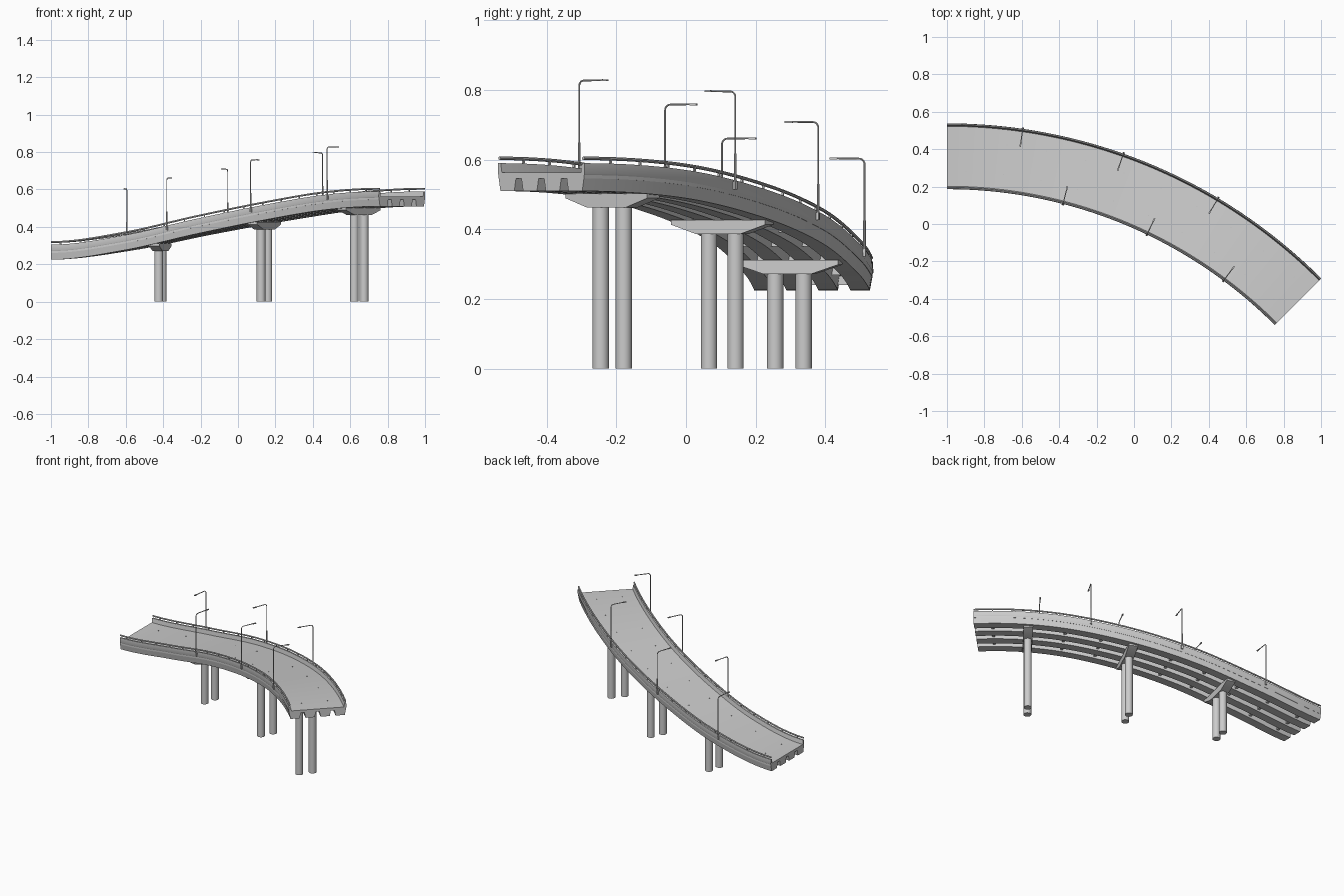
import bpy, bmesh, math
from mathutils import Vector, Matrix

if "Cube" in bpy.data.objects:
    bpy.data.objects.remove(bpy.data.objects["Cube"])

CX, CY, RC, HALF = -1.0, -2.292, 2.654, 0.174   # plan arc centre, radius, half width
SWEEP = math.radians(45)
BASE = 0.225                                    # girder underside at the low end
RISE = [0, .05, .136, .21, .266, .285]
N = 64


def rise(t):
    s = min(max(t, 0), 1) * 5
    i = min(int(s), 4)
    f = s - i
    p = [RISE[1]] + RISE + [RISE[4]]
    a, b, c, d = p[i:i + 4]
    return b + .5 * f * (c - a + f * (2*a - 5*b + 4*c - d + f * (3*(b - c) + d - a)))


def pt(t, off, z):
    a = SWEEP * t
    r = RC + off
    return Vector((CX + r * math.sin(a), CY + r * math.cos(a), BASE + rise(t) + z))


def frame(t, off, z):
    # local x = along road, local y = outward, local z = up
    return Matrix.Translation(pt(t, off, z)) @ Matrix.Rotation(-SWEEP * t, 4, 'Z')


def finish(name, bm):
    bmesh.ops.recalc_face_normals(bm, faces=bm.faces)
    me = bpy.data.meshes.new(name)
    bm.to_mesh(me)
    bm.free()
    ob = bpy.data.objects.new(name, me)
    bpy.context.collection.objects.link(ob)
    bpy.ops.object.select_all(action='DESELECT')
    ob.select_set(True)
    bpy.context.view_layer.objects.active = ob
    bpy.ops.object.shade_smooth_by_angle(angle=math.radians(35))
    return ob


def sweep(name, prof):
    bm = bmesh.new()
    rings = [[bm.verts.new(pt(i / N, o, z)) for o, z in prof] for i in range(N + 1)]
    n = len(prof)
    for a, b in zip(rings, rings[1:]):
        for k in range(n):
            bm.faces.new((a[k], a[(k+1) % n], b[(k+1) % n], b[k]))
    bm.faces.new(rings[0])
    bm.faces.new(rings[-1])
    return finish(name, bm)


def add_box(bm, m, size):
    bmesh.ops.create_cube(bm, size=1, matrix=m @ Matrix.Diagonal((*size, 1)))


def add_cyl(bm, base, r, h, seg):
    bmesh.ops.create_cone(bm, cap_ends=True, segments=seg, radius1=r, radius2=r, depth=h,
                          matrix=Matrix.Translation(base + Vector((0, 0, h / 2))))


# deck slab
sweep("deck_slab", [(-HALF, .036), (HALF, .036), (HALF, .053), (-HALF, .053)])

# trapezoid girders under the deck
GIRDERS = [-.138, -.046, .046, .138]
for i, o in enumerate(GIRDERS):
    sweep(f"girder_{i+1}", [(o - .028, 0), (o + .028, 0), (o + .035, .037), (o - .035, .037)])

# diaphragm blocks between girders
bm = bmesh.new()
for j in range(10):
    for o in (-.092, 0, .092):
        add_box(bm, frame((j + .5) / 10, o, .024), (.016, .034, .026))
finish("diaphragms", bm)

for s, side in ((1, "outer"), (-1, "inner")):
    # kerb parapet
    sweep(f"{side}_parapet", [(s * HALF, .046), (s * (HALF + .002), .05), (s * (HALF + .001), .08),
                              (s * (HALF - .009), .08), (s * (HALF - .014), .052)])
    # handrail tube
    c = s * (HALF - .004)
    sweep(f"{side}_handrail", [(c + .005 * math.cos(k * math.pi / 4),
                                .094 + .005 * math.sin(k * math.pi / 4)) for k in range(8)])
    # handrail posts
    bm = bmesh.new()
    for j in range(17):
        add_box(bm, frame((1.1 + 2.6 * j) / 45, c, .085), (.006, .006, .016))
    finish(f"{side}_rail_posts", bm)

# piers: hammerhead cap on two round columns
for i, t in enumerate((.283, .566, .853)):
    bm = bmesh.new()
    m = frame(t, 0, 0)
    prof = [(-.15, .003), (.15, .003), (.15, -.01), (.07, -.037), (-.07, -.037), (-.15, -.01)]
    ends = [[bm.verts.new(m @ Vector((x, y, z))) for y, z in prof] for x in (-.028, .028)]
    for e in ends:
        bm.faces.new(e)
    for k in range(6):
        q = (k + 1) % 6
        bm.faces.new((ends[0][k], ends[0][q], ends[1][q], ends[1][k]))
    finish(f"pier_cap_{i+1}", bm)
    bm = bmesh.new()
    for o in (-.042, .042):
        p = m @ Vector((0, o, -.034))
        add_cyl(bm, Vector((p.x, p.y, 0)), .0235, p.z, 32)
    finish(f"pier_columns_{i+1}", bm)


def lamp(name, t, s):
    # pole bracket, thicker lower pole, and flat lamp head
    bm = bmesh.new()
    o = s * (HALF + .006)
    add_box(bm, frame(t, o - s * .003, .064), (.012, .012, .022))
    add_cyl(bm, pt(t, o, .056), .004, .1, 10)
    add_box(bm, frame(t, o - s * .09, .3345), (.008, .022, .005))
    finish(name + "_base_and_head", bm)
    # bent pole and arm
    path = [(0, .14), (0, .318)]
    path += [(.016 * (1 - math.cos(a)), .318 + .016 * math.sin(a))
             for a in (k * math.pi / 10 for k in range(1, 6))] + [(.085, .335)]
    bm = bmesh.new()
    rings = []
    for k, (d, z) in enumerate(path):
        a, b = path[max(k - 1, 0)], path[min(k + 1, len(path) - 1)]
        tan = Vector((0, -s * (b[0] - a[0]), b[1] - a[1])).normalized()
        side = Vector((1, 0, 0))
        up = tan.cross(side)
        m = frame(t, o, 0)
        rings.append([bm.verts.new(m @ (Vector((0, -s * d, z)) + .0026 * (
            side * math.cos(q * math.pi / 4) + up * math.sin(q * math.pi / 4)))) for q in range(8)])
    for a, b in zip(rings, rings[1:]):
        for q in range(8):
            bm.faces.new((a[q], a[(q+1) % 8], b[(q+1) % 8], b[q]))
    bm.faces.new(rings[0])
    bm.faces.new(rings[-1])
    finish(name + "_pole", bm)


# street lamps, staggered on both sides
for i, (to, ti) in enumerate(((.183, .322), (.433, .568), (.685, .814))):
    lamp(f"outer_lamp_{i+1}", to, 1)
    lamp(f"inner_lamp_{i+1}", ti, -1)

# small lane studs on the road surface
bm = bmesh.new()
for j in range(10):
    for o in (-.08, .08):
        add_box(bm, frame((j + .5) / 10, o, .0535), (.005, .005, .002))
finish("lane_studs", bm)
